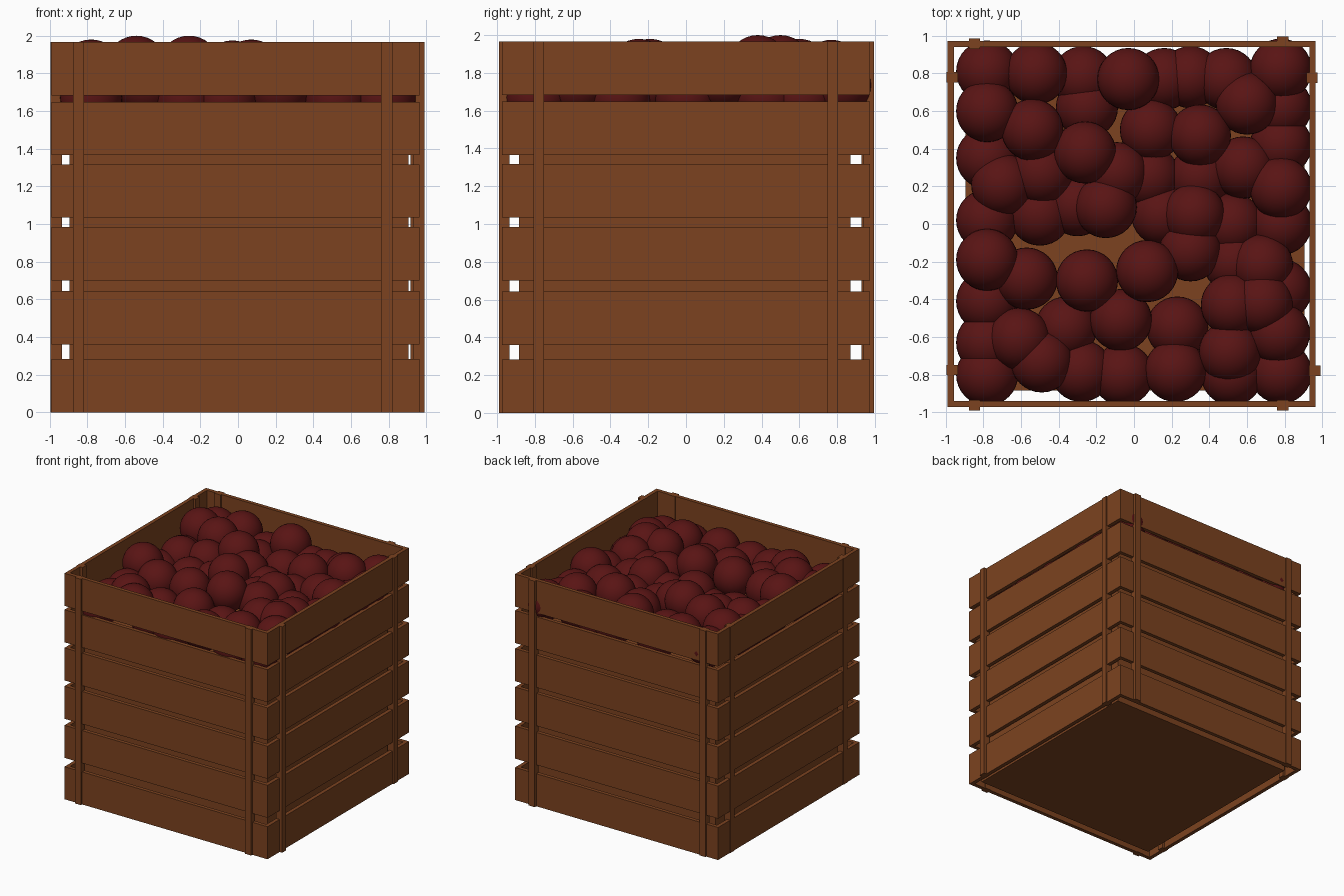
import bpy, bmesh
from mathutils import Matrix


def material(name, color):
    m = bpy.data.materials.new(name)
    m.diffuse_color = (*color, 1)
    return m


WOOD = material("wood", (0.2, 0.055, 0.014))
RED = material("dark_red", (0.10, 0.007, 0.007))


def finish(bm, name, mat):
    mesh = bpy.data.meshes.new(name)
    bm.to_mesh(mesh)
    bm.free()
    mesh.materials.append(mat)
    obj = bpy.data.objects.new(name, mesh)
    bpy.context.collection.objects.link(obj)
    return obj


def box(name, x0, x1, y0, y1, z0, z1):
    bm = bmesh.new()
    m = (Matrix.Translation(((x0 + x1) / 2, (y0 + y1) / 2, (z0 + z1) / 2))
         @ Matrix.Diagonal((x1 - x0, y1 - y0, z1 - z0, 1)))
    bmesh.ops.create_cube(bm, size=1, matrix=m)
    return finish(bm, name, WOOD)


# Six rows of slats on each wall
for i, z in enumerate((0, 0.36, 0.70, 1.034, 1.366, 1.683)):
    top = z + 0.283
    box(f"front_slat_{i}", -0.99, 0.965, -0.973, -0.94, z, top)
    box(f"back_slat_{i}", -0.99, 0.965, 0.94, 0.973, z, top)
    box(f"left_slat_{i}", -0.99, -0.957, -0.973, 0.973, z, top)
    box(f"right_slat_{i}", 0.932, 0.965, -0.973, 0.973, z, top)

# Upright battens, two per wall
H = 1.966
box("front_batten_left", -0.877, -0.819, -0.99, -0.935, 0, H)
box("front_batten_right", 0.76, 0.82, -0.99, -0.935, 0, H)
box("back_batten_left", -0.877, -0.819, 0.93, 0.985, 0, H)
box("back_batten_right", 0.76, 0.82, 0.94, 0.995, 0, H)
box("left_batten_front", -0.995, -0.935, -0.803, -0.748, 0, H)
box("left_batten_back", -0.995, -0.935, 0.752, 0.807, 0, H)
box("right_batten_front", 0.93, 0.99, -0.807, -0.752, 0, H)
box("right_batten_back", 0.917, 0.976, 0.748, 0.805, 0, H)

# Inner block carrying the fruit
box("inner_block", -0.895, 0.905, -0.885, 0.87, 0.004, 1.5)

# Fruit: raised pieces (x, y, z), then sunken ones (x, y) around them
raised = [
    (-.78, .81, 1.74), (-.52, .80, 1.78), (-.03, .77, 1.81), (.49, .77, 1.70),
    (.78, .82, 1.735), (-.78, .60, 1.815), (-.54, .50, 1.835), (-.26, .38, 1.835),
    (.09, .50, 1.72), (.35, .47, 1.77), (.60, .64, 1.77), (.58, .30, 1.72),
    (.78, .19, 1.77), (-.70, .21, 1.74), (-.49, .27, 1.74), (-.09, .27, 1.75),
    (-.15, .09, 1.78), (.32, .05, 1.76), (-.78, -.19, 1.815), (-.57, -.29, 1.76),
    (-.25, -.30, 1.78), (.07, -.25, 1.815), (.30, -.14, 1.74), (.52, -.43, 1.77),
    (.68, -.42, 1.78), (.77, -.58, 1.74), (-.61, -.61, 1.75), (-.49, -.73, 1.74),
    (-.07, -.51, 1.73), (.51, -.68, 1.75), (.22, -.78, 1.72), (.68, -.22, 1.74),
]
sunken = [
    (.16, .77), (.30, .78), (-.25, .62), (.78, .62), (.78, .42), (-.78, .35),
    (-.78, .02), (-.50, .05), (-.30, .10), (.15, .05), (.52, 0), (.78, 0),
    (.53, -.20), (.78, -.35), (-.78, -.41), (-.78, -.63), (-.78, -.80),
    (-.28, -.78), (.23, -.55), (-.06, -.80), (.78, -.79), (.52, -.80),
    (-.36, -.55), (.08, .25), (-.27, .78), (.35, .25),
]
for i, p in enumerate(raised + [(x, y, 1.67) for x, y in sunken]):
    bm = bmesh.new()
    bmesh.ops.create_uvsphere(bm, u_segments=32, v_segments=18, radius=0.165,
                              matrix=Matrix.Translation(p))
    for f in bm.faces:
        f.smooth = True
    finish(bm, f"fruit_{i}", RED)
